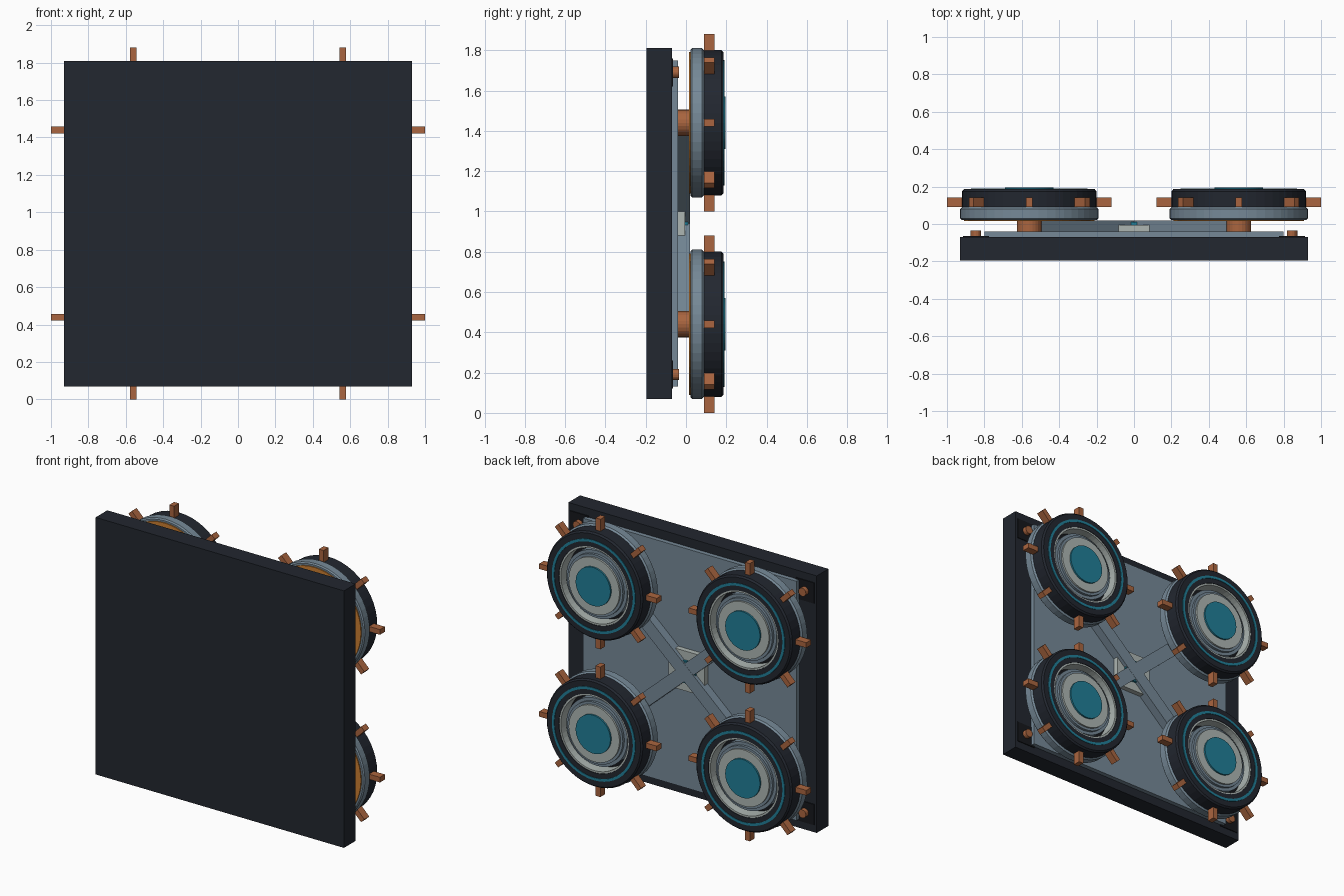
import bpy, bmesh, math
from mathutils import Matrix, Vector

if "Cube" in bpy.data.objects:
    bpy.data.objects.remove(bpy.data.objects["Cube"])

ZC = 0.94          # height of the panel centre
WX, WZ = 0.56, 0.5  # rotor offsets from the panel centre


def mat(name, rgb):
    m = bpy.data.materials.new(name)
    m.diffuse_color = (*rgb, 1)
    m.use_nodes = True
    m.node_tree.nodes["Principled BSDF"].inputs["Base Color"].default_value = m.diffuse_color
    return m


DARK = mat("dark", (0.016, 0.02, 0.029))
BLACK = mat("black", (0.008, 0.009, 0.012))
STEEL = mat("steel", (0.18, 0.25, 0.31))
PALE = mat("pale", (0.42, 0.47, 0.45))
COPPER = mat("copper", (0.40, 0.13, 0.05))
ORANGE = mat("orange", (0.60, 0.21, 0.03))
TEAL = mat("teal", (0.015, 0.21, 0.31))


def finish(name, bm, material):
    bmesh.ops.recalc_face_normals(bm, faces=bm.faces)
    me = bpy.data.meshes.new(name)
    bm.to_mesh(me)
    bm.free()
    me.materials.append(material)
    ob = bpy.data.objects.new(name, me)
    bpy.context.collection.objects.link(ob)
    return ob


def box(name, x, y, z, material, angle=0.0, centre=(0, 0)):
    """Box from (min, max) ranges, turned about the y axis, then moved in x and z."""
    bm = bmesh.new()
    lo, hi = Vector((x[0], y[0], z[0])), Vector((x[1], y[1], z[1]))
    bmesh.ops.create_cube(bm, size=1, matrix=Matrix.Translation((lo + hi) / 2)
                          @ Matrix.Diagonal((*(hi - lo), 1)))
    bm.transform(Matrix.Translation((centre[0], 0, centre[1]))
                 @ Matrix.Rotation(-angle, 4, 'Y'))
    return finish(name, bm, material)


def lathe(name, profile, material, centre, sides=48, ring=True):
    """Spin (radius, y) points about the y axis; ring closes the profile."""
    bm = bmesh.new()
    vs = [bm.verts.new((r, y, 0)) for r, y in profile]
    pairs = list(zip(vs, vs[1:] + vs[:1])) if ring else list(zip(vs, vs[1:]))
    es = [bm.edges.new(p) for p in pairs]
    bmesh.ops.spin(bm, geom=vs + es, cent=(0, 0, 0), axis=(0, 1, 0),
                   angle=math.tau, steps=sides, use_duplicate=False)
    bmesh.ops.remove_doubles(bm, verts=bm.verts, dist=1e-5)
    bm.transform(Matrix.Translation((centre[0], 0, centre[1])))
    return finish(name, bm, material)


def disc(name, r, y0, y1, material, centre, sides=48, bevel=0.0):
    prof = [(0, y0), (r, y0), (r, y1 - bevel), (r - bevel, y1), (0, y1)]
    if not bevel:
        prof.pop(3)
    return lathe(name, prof, material, centre, sides, ring=False)


def tube(name, r0, r1, y0, y1, material, centre):
    return lathe(name, [(r0, y0), (r1, y0), (r1, y1), (r0, y1)], material, centre)


# Panel and mounting plate
box("front_panel", (-0.93, 0.93), (-0.195, -0.07), (ZC - 0.87, ZC + 0.87), DARK)
box("mounting_plate", (-0.80, 0.80), (-0.075, -0.04), (ZC - 0.81, ZC + 0.81), STEEL)

# Central box with teal core
box("centre_box", (-0.135, 0.135), (-0.045, -0.005), (ZC - 0.135, ZC + 0.135), PALE)
box("centre_core", (-0.075, 0.075), (-0.02, 0.01), (ZC - 0.075, ZC + 0.075), TEAL)

# Crossed arms reaching the rotor hubs
length = math.hypot(WX, WZ)
for s, label in ((1, "rising"), (-1, "falling")):
    box("cross_arm_" + label, (-length, length), (-0.045, 0.02 - 0.001 * (s < 0)),
        (-0.045, 0.045), STEEL, s * math.atan2(WZ, WX), (0, ZC))

for sx, side in ((-1, "left"), (1, "right")):
    for sz, level in ((-1, "lower"), (1, "upper")):
        tag = f"_{level}_{side}"
        # Corner pad and bolt
        b = (sx * 0.845, ZC + sz * 0.75)
        box("corner_pad" + tag, (-0.07, 0.07), (-0.08, -0.064), (-0.07, 0.07), BLACK, 0, b)
        disc("corner_bolt" + tag, 0.028, -0.075, -0.035, COPPER, b, 16)

        # Rotor: hub, backing rim and orange front ring
        c = (sx * WX, ZC + sz * WZ)
        disc("hub" + tag, 0.065, -0.045, 0.035, COPPER, c, 24)
        lathe("backing_rim" + tag, [(0, 0.03), (0.35, 0.03), (0.35, 0.022), (0.362, 0.022),
              (0.37, 0.03), (0.37, 0.08), (0.36, 0.09), (0, 0.09)], STEEL, c, ring=False)
        tube("front_ring" + tag, 0.285, 0.35, 0.015, 0.04, ORANGE, c)
        disc("front_recess" + tag, 0.285, 0.025, 0.04, DARK, c)

        # Dark outer ring with teal inlay and pale liner
        lathe("outer_ring" + tag, [(0.262, 0.085), (0.36, 0.085), (0.36, 0.175),
              (0.35, 0.186), (0.262, 0.186)], DARK, c)
        tube("teal_inlay" + tag, 0.295, 0.312, 0.17, 0.19, TEAL, c)
        tube("pale_liner" + tag, 0.25, 0.265, 0.085, 0.182, PALE, c)

        # Stepped centre
        disc("well_floor" + tag, 0.25, 0.085, 0.095, BLACK, c)
        disc("centre_step" + tag, 0.228, 0.09, 0.155, STEEL, c)
        disc("centre_collar" + tag, 0.207, 0.15, 0.172, STEEL, c)
        disc("pale_ring" + tag, 0.19, 0.17, 0.184, PALE, c)
        disc("lens" + tag, 0.13, 0.18, 0.195, TEAL, c)

        # Radial pegs
        for i in range(8):
            box(f"peg_{i + 1}" + tag, (0.335, 0.44), (0.09, 0.142), (-0.0175, 0.0175),
                COPPER, i * math.pi / 4, c)
